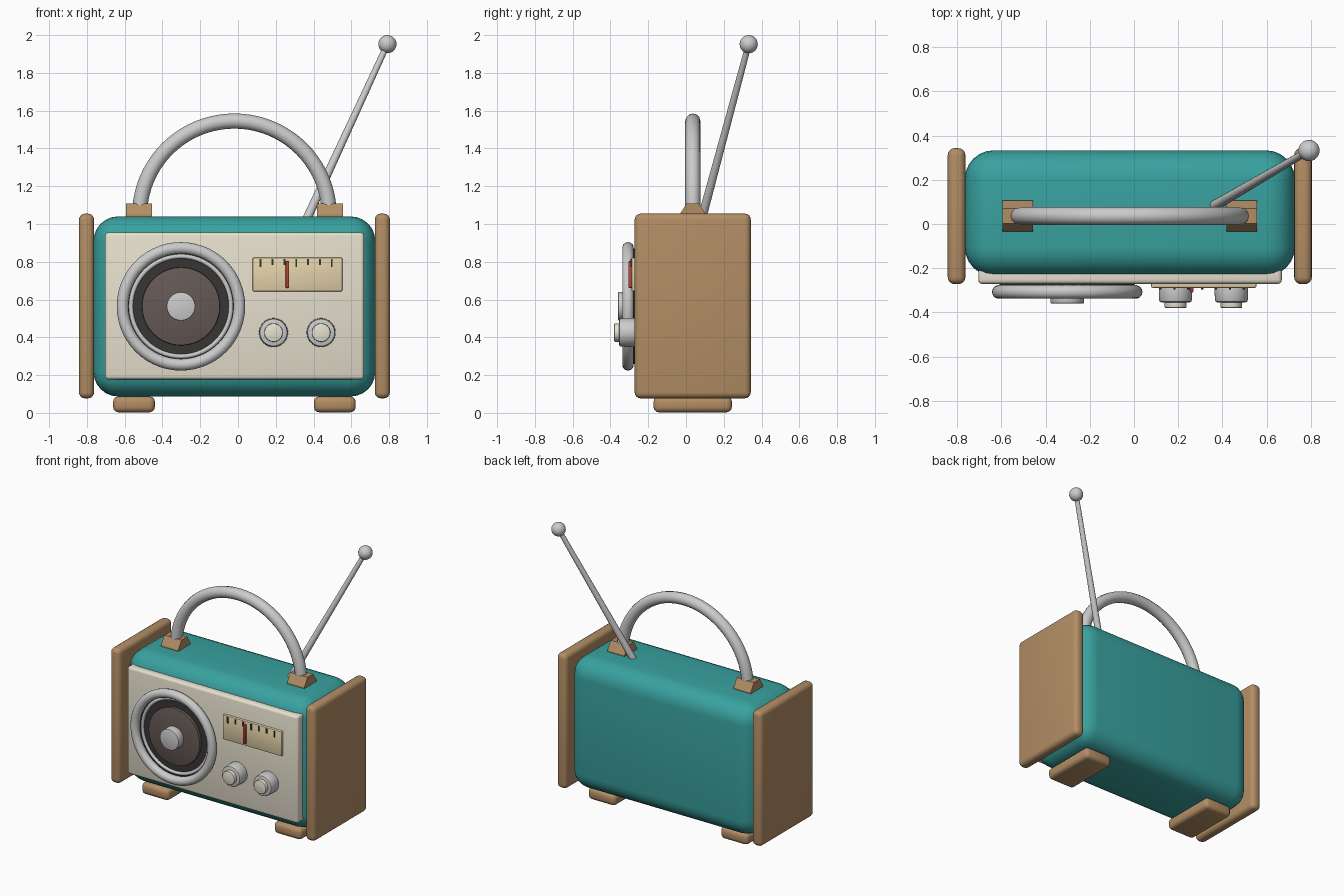
import bpy, bmesh, math
from mathutils import Vector

if "Cube" in bpy.data.objects:
    bpy.data.objects.remove(bpy.data.objects["Cube"])

CX = -0.019   # symmetry plane of the case

def material(name, rgb):
    m = bpy.data.materials.new(name)
    m.diffuse_color = (*rgb, 1)
    m.use_nodes = True
    m.node_tree.nodes["Principled BSDF"].inputs["Base Color"].default_value = m.diffuse_color
    return m

TEAL = material("teal", (0.04, 0.36, 0.35))
WOOD = material("wood", (0.45, 0.27, 0.13))
CREAM = material("cream", (0.80, 0.75, 0.62))
DIAL = material("dial_yellow", (0.78, 0.65, 0.40))
DARK = material("dark", (0.04, 0.035, 0.035))
BROWN = material("cone_brown", (0.13, 0.10, 0.09))
RED = material("red", (0.50, 0.06, 0.04))

def finish(ob, name, mat=None, bevel=0, seg=3):
    ob.name = name
    if mat:
        ob.data.materials.append(mat)
    bpy.context.view_layer.objects.active = ob
    if bevel:
        b = ob.modifiers.new("bevel", 'BEVEL')
        b.width, b.segments, b.limit_method = bevel, seg, 'ANGLE'
        bpy.ops.object.modifier_apply(modifier="bevel")
    bpy.ops.object.shade_smooth_by_angle(angle=math.radians(35))
    return ob

def box(name, x, y, z, mat=None, bevel=0, seg=3):
    """Box given by its (min, max) range on each axis."""
    bpy.ops.mesh.primitive_cube_add(size=1, location=[sum(r) / 2 for r in (x, y, z)])
    ob = bpy.context.object
    ob.scale = [r[1] - r[0] for r in (x, y, z)]
    bpy.ops.object.transform_apply(location=False, rotation=False, scale=True)
    return finish(ob, name, mat, bevel, seg)

def disc(name, x, z, r, back, front, mat=None, bevel=0, r_front=None):
    """Round part whose axis points to the front."""
    bpy.ops.mesh.primitive_cone_add(vertices=40, radius1=r, radius2=r_front or r,
                                    depth=back - front, rotation=(math.pi / 2, 0, 0),
                                    location=(x, (back + front) / 2, z))
    return finish(bpy.context.object, name, mat, bevel, 2)

def ring(name, x, y, z, major, minor):
    bpy.ops.mesh.primitive_torus_add(major_radius=major, minor_radius=minor,
                                     major_segments=56, minor_segments=14,
                                     location=(x, y, z), rotation=(math.pi / 2, 0, 0))
    return finish(bpy.context.object, name)

# case and front panel
box("case", (CX - 0.746, CX + 0.746), (-0.235, 0.333), (0.087, 1.04), TEAL, 0.13, 6)
box("front_panel", (-0.704, 0.668), (-0.271, -0.19), (0.177, 0.955), CREAM, 0.018)

# mirrored parts: side panels, feet, handle mounts
for side, s in (("left", -1), ("right", 1)):
    def span(a, b):
        return tuple(sorted((CX + s * a, CX + s * b)))
    box(side + "_side_panel", span(0.743, 0.823), (-0.272, 0.343), (0.077, 1.055), WOOD, 0.032, 4)
    box(side + "_foot", span(0.421, 0.642), (-0.172, 0.243), (0.003, 0.087), WOOD, 0.028)
    # chamfered mount extruded along x
    bm = bmesh.new()
    prof = [(-0.07, 0.98), (0.07, 0.98), (0.07, 1.05), (0.033, 1.108), (-0.033, 1.108), (-0.07, 1.05)]
    x0, x1 = span(0.437, 0.575)
    face = bm.faces.new([bm.verts.new((x0, 0.036 + y, z)) for y, z in prof])
    ext = bmesh.ops.extrude_face_region(bm, geom=[face])
    bmesh.ops.translate(bm, vec=(x1 - x0, 0, 0),
                        verts=[g for g in ext["geom"] if isinstance(g, bmesh.types.BMVert)])
    bmesh.ops.recalc_face_normals(bm, faces=bm.faces)
    me = bpy.data.meshes.new(side + "_handle_mount")
    bm.to_mesh(me)
    bm.free()
    ob = bpy.data.objects.new(side + "_handle_mount", me)
    bpy.context.collection.objects.link(ob)
    me.materials.append(WOOD)

# arched handle
cu = bpy.data.curves.new("handle", 'CURVE')
cu.dimensions, cu.bevel_depth, cu.bevel_resolution, cu.use_fill_caps = '3D', 0.04, 4, True
sp = cu.splines.new('POLY')
N = 40
sp.points.add(N)
for i in range(N + 1):
    a = math.pi * i / N
    sp.points[i].co = (CX - 0.502 * math.cos(a), 0.036, 1.045 + 0.5 * math.sin(a), 1)
sp.use_smooth = True
bpy.context.collection.objects.link(bpy.data.objects.new("handle", cu))

# antenna: tapered rod and ball tip
tip, base = Vector((0.791, 0.332, 1.952)), Vector((0.345, 0.072, 0.985))
d = tip - base
bpy.ops.mesh.primitive_cone_add(vertices=16, radius1=0.024, radius2=0.016, depth=d.length,
                                location=(tip + base) / 2,
                                rotation=d.to_track_quat('Z', 'Y').to_euler())
finish(bpy.context.object, "antenna_rod")
bpy.ops.mesh.primitive_uv_sphere_add(segments=24, ring_count=14, radius=0.048, location=tip)
finish(bpy.context.object, "antenna_tip")

# speaker
SX, SZ = -0.302, 0.564
disc("speaker_back", SX, SZ, 0.305, -0.25, -0.283, DARK)
ring("speaker_rim", SX, -0.307, SZ, 0.309, 0.031)
ring("speaker_inner_ring", SX, -0.285, SZ, 0.265, 0.012)
disc("speaker_cone", SX, SZ, 0.207, -0.26, -0.302, BROWN, 0.006)
disc("speaker_cap", SX, SZ, 0.076, -0.28, -0.36, None, 0.006)

# tuning dial with ticks and needle
box("dial", (0.077, 0.553), (-0.289, -0.25), (0.643, 0.823), DIAL, 0.008, 2)
for i in range(7):
    x = 0.12 + i * 0.0627
    low = 0.772 if i % 3 == 0 else 0.782
    box("dial_tick", (x - 0.005, x + 0.005), (-0.295, -0.28), (low, 0.815), DARK)
box("dial_needle", (0.252, 0.270), (-0.305, -0.28), (0.662, 0.803), RED, 0.004, 2)

# knobs
for side, x in (("left", 0.188), ("right", 0.440)):
    disc(side + "_knob", x, 0.425, 0.077, -0.26, -0.354, None, 0.01, 0.074)
    disc(side + "_knob_cap", x, 0.425, 0.049, -0.34, -0.38, CREAM, 0.005)
